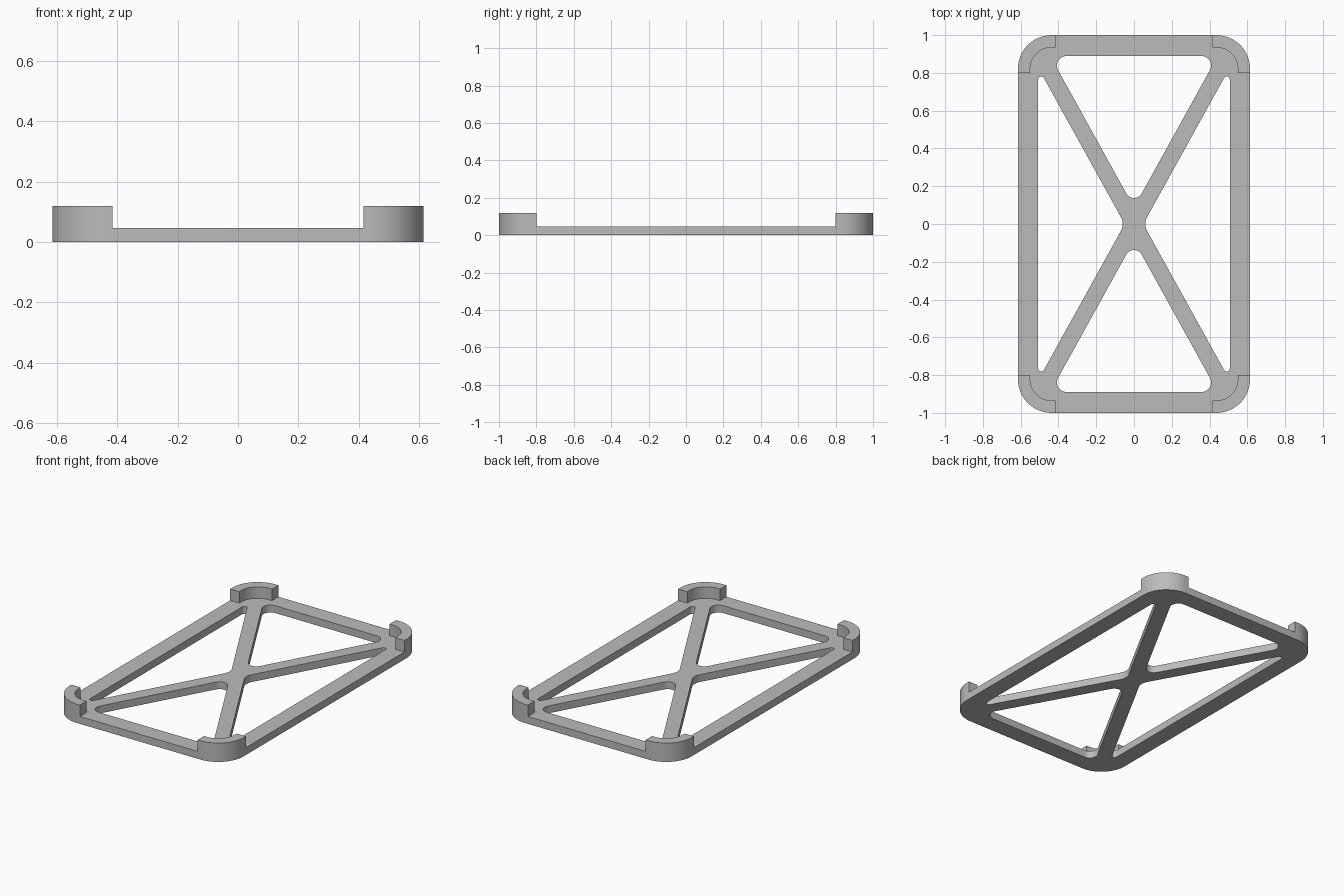
import bpy, bmesh, math
from mathutils import Vector

if "Cube" in bpy.data.objects:
    bpy.data.objects.remove(bpy.data.objects["Cube"])

HX, HY = 0.615, 1.0        # half width and half length
BASE, TOP = 0.047, 0.12    # frame thickness and corner height
WALL = 0.065

grey = bpy.data.materials.new("grey plastic")
grey.diffuse_color = (0.5, 0.5, 0.5, 1)
grey.use_nodes = True
grey.node_tree.nodes["Principled BSDF"].inputs["Base Color"].default_value = grey.diffuse_color


def fillet(points, steps=12):
    """Outline of a polygon of (x, y, radius) corners with rounded corners."""
    out = []
    n = len(points)
    for i, (x, y, r) in enumerate(points):
        p = Vector((x, y))
        if r == 0:
            out.append(p)
            continue
        a = (Vector(points[i - 1][:2]) - p).normalized()
        b = (Vector(points[(i + 1) % n][:2]) - p).normalized()
        half = a.angle(b) / 2
        centre = p + (a + b).normalized() * r / math.sin(half)
        start = p + a * r / math.tan(half) - centre
        end = p + b * r / math.tan(half) - centre
        sweep = math.pi - 2 * half
        for k in range(steps + 1):
            t = k / steps
            out.append(centre + (start * math.sin((1 - t) * sweep)
                                 + end * math.sin(t * sweep)) / math.sin(sweep))
    return out


def plate(name, outlines, z0, z1):
    """Fill the outlines (first is outer, others are holes) and extrude."""
    bm = bmesh.new()
    edges = []
    for loop in outlines:
        vs = [bm.verts.new((p.x, p.y, z0)) for p in loop]
        edges += [bm.edges.new((vs[i - 1], vs[i])) for i in range(len(vs))]
    bmesh.ops.triangle_fill(bm, use_beauty=True, use_dissolve=False,
                            edges=edges, normal=(0, 0, 1))
    geo = bmesh.ops.extrude_face_region(bm, geom=bm.faces[:])["geom"]
    bmesh.ops.translate(bm, vec=(0, 0, z1 - z0),
                        verts=[g for g in geo if isinstance(g, bmesh.types.BMVert)])
    bmesh.ops.recalc_face_normals(bm, faces=bm.faces[:])
    mesh = bpy.data.meshes.new(name)
    bm.to_mesh(mesh)
    bm.free()
    mesh.materials.append(grey)
    ob = bpy.data.objects.new(name, mesh)
    bpy.context.collection.objects.link(ob)
    bpy.ops.object.select_all(action='DESELECT')
    ob.select_set(True)
    bpy.context.view_layer.objects.active = ob
    bpy.ops.object.shade_smooth_by_angle(angle=math.radians(30))
    return ob


# Frame with a crossed brace: rounded rectangle with four triangular windows
R = 0.18
outlines = [fillet([(HX, HY, R), (-HX, HY, R), (-HX, -HY, R), (HX, -HY, R)], 20)]
for s in (1, -1):
    outlines.append(fillet([(0, 0.088 * s, 0.047), (0.443 * s, 0.889 * s, 0.05),
                            (-0.443 * s, 0.889 * s, 0.05)]))
    outlines.append(fillet([(0.049 * s, 0, 0.08), (0.507 * s, -0.827 * s, 0.016),
                            (0.507 * s, 0.827 * s, 0.016)]))
plate("braced_frame", outlines, 0, BASE)

# Raised corner guards
X0, Y0 = 0.415, 0.80
for sx, side in ((1, "right"), (-1, "left")):
    for sy, end in ((1, "back"), (-1, "front")):
        shape = [(HX, Y0, 0), (HX, HY, R), (X0, HY, 0), (X0, HY - WALL, 0),
                 (HX - WALL, HY - WALL, R - WALL), (HX - WALL, Y0, 0)]
        plate(f"corner_guard_{end}_{side}",
              [fillet([(x * sx, y * sy, r) for x, y, r in shape], 20)], BASE, TOP)
